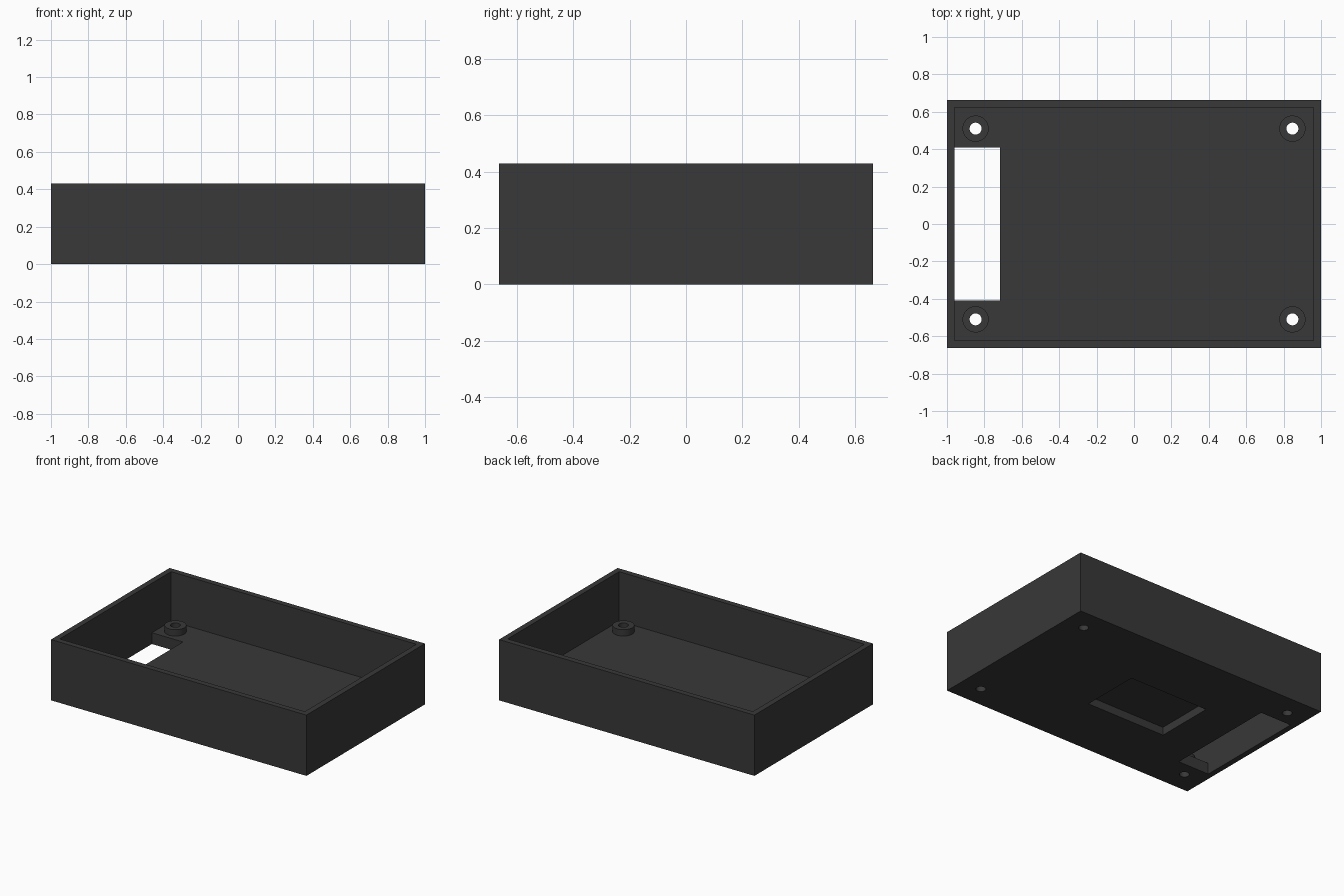
import bpy, bmesh
from mathutils import Matrix, Vector

if "Cube" in bpy.data.objects:
    bpy.data.objects.remove(bpy.data.objects["Cube"])

LENGTH, WIDTH, HEIGHT = 2.0, 1.326, 0.43
WALL, FLOOR = 0.04, 0.08
BOSS_TOP = 0.125
HX, HY = LENGTH / 2, WIDTH / 2

plastic = bpy.data.materials.new("black plastic")
plastic.diffuse_color = (0.04, 0.04, 0.04, 1)
plastic.use_nodes = True
plastic.node_tree.nodes["Principled BSDF"].inputs["Base Color"].default_value = plastic.diffuse_color


def finish(name, bm):
    mesh = bpy.data.meshes.new(name)
    bm.to_mesh(mesh)
    bm.free()
    mesh.materials.append(plastic)
    obj = bpy.data.objects.new(name, mesh)
    bpy.context.collection.objects.link(obj)
    return obj


def box(name, lo, hi):
    lo, hi = Vector(lo), Vector(hi)
    size, mid = hi - lo, (lo + hi) / 2
    bm = bmesh.new()
    bmesh.ops.create_cube(bm, size=1, matrix=Matrix.Translation(mid) @ Matrix.Diagonal((*size, 1)))
    return finish(name, bm)


def cylinder(name, x, y, z0, z1, r):
    bm = bmesh.new()
    bmesh.ops.create_cone(bm, cap_ends=True, segments=48, radius1=r, radius2=r, depth=z1 - z0,
                          matrix=Matrix.Translation((x, y, (z0 + z1) / 2)))
    return finish(name, bm)


def combine(target, tool, operation):
    mod = target.modifiers.new(operation.lower(), 'BOOLEAN')
    mod.operation, mod.solver, mod.object = operation, 'EXACT', tool
    bpy.context.view_layer.objects.active = target
    bpy.ops.object.modifier_apply(modifier=mod.name)
    bpy.data.objects.remove(tool)


# Open tray: solid block with the inside hollowed out
tray = box("enclosure_tray", (-HX, -HY, 0), (HX, HY, HEIGHT))
combine(tray, box("cavity", (-HX + WALL, -HY + WALL, FLOOR), (HX - WALL, HY - WALL, 0.6)), 'DIFFERENCE')

# Long slot through the floor, flush with the left wall
combine(tray, box("slot", (-HX + WALL, -0.408, -0.1), (-0.716, 0.408, 0.2)), 'DIFFERENCE')

# Shallow rectangular pocket in the underside
combine(tray, box("pocket", (-0.42, -0.213, -0.1), (0.2, 0.213, 0.057)), 'DIFFERENCE')

# Corner standoffs with screw holes through the floor
for sx in (-1, 1):
    for sy in (-1, 1):
        x, y = 0.847 * sx, 0.51 * sy
        combine(tray, cylinder("standoff", x, y, 0.04, BOSS_TOP, 0.07), 'UNION')
        combine(tray, cylinder("screw_hole", x, y, -0.1, 0.3, 0.032), 'DIFFERENCE')

# Smooth the round parts, keep the edges sharp
bpy.ops.object.select_all(action='DESELECT')
tray.select_set(True)
bpy.context.view_layer.objects.active = tray
bpy.ops.object.shade_smooth_by_angle()
